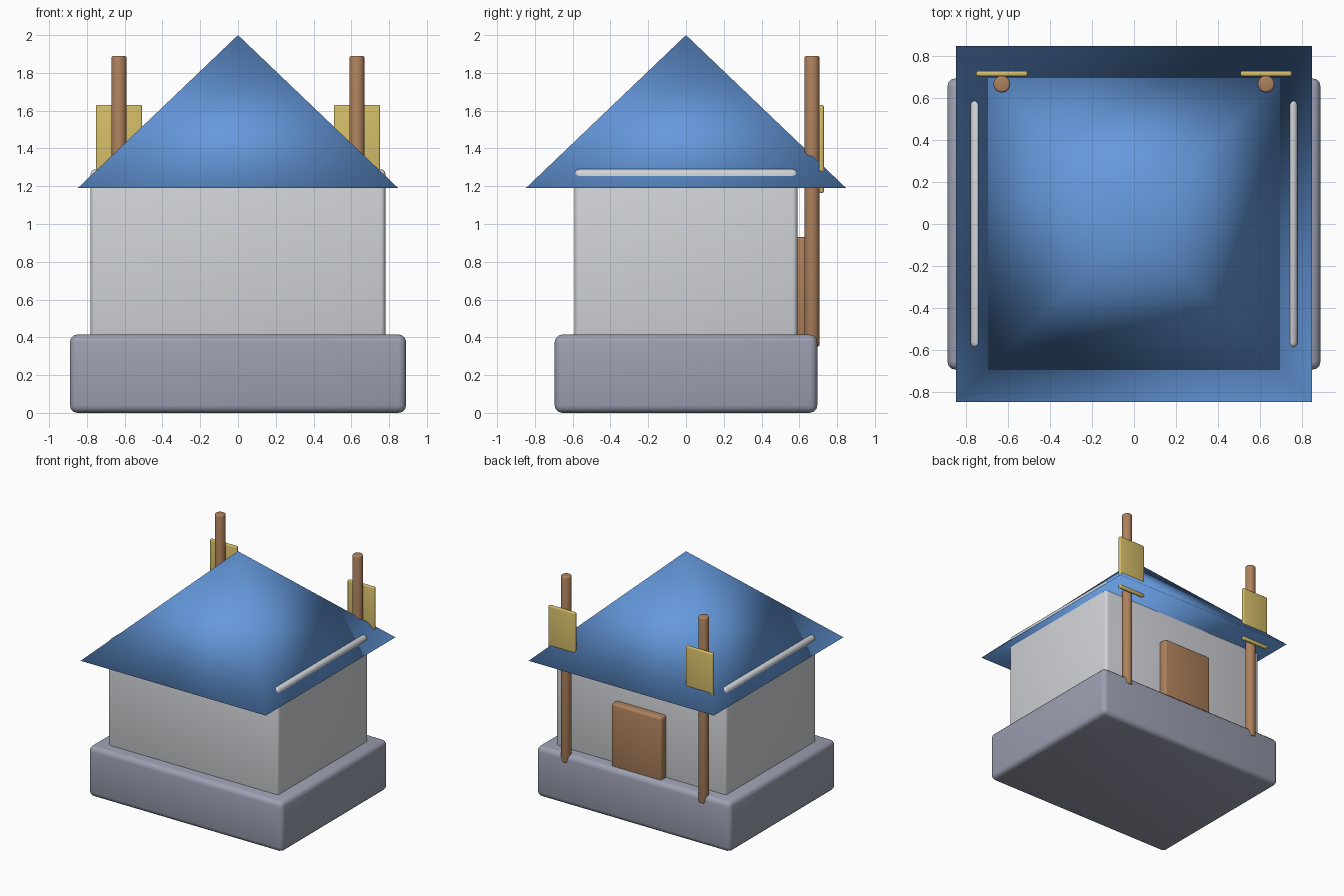
import bpy
from math import pi, sqrt

cube = bpy.data.objects.get("Cube")
if cube:
    bpy.data.objects.remove(cube, do_unlink=True)


def material(name, rgb):
    mat = bpy.data.materials.new(name)
    mat.use_nodes = True
    colour = (*rgb, 1.0)
    mat.diffuse_color = colour
    mat.node_tree.nodes["Principled BSDF"].inputs["Base Color"].default_value = colour
    return mat


stone = material("grey stone", (0.33, 0.35, 0.44))
plaster = material("pale plaster", (0.64, 0.66, 0.69))
blue = material("blue roofing", (0.13, 0.32, 0.72))
wood = material("brown wood", (0.42, 0.22, 0.11))
yellow = material("yellow cloth", (0.66, 0.51, 0.14))


def finish(name, mat, bevel=0.0, segments=3):
    """Name, colour, smooth and optionally round the active object."""
    obj = bpy.context.object
    obj.name = name
    obj.data.materials.append(mat)
    bpy.ops.object.transform_apply(location=False, rotation=True, scale=True)
    bpy.ops.object.shade_smooth()
    if bevel:
        mod = obj.modifiers.new("rounded edges", "BEVEL")
        mod.width = bevel
        mod.segments = segments
        mod.limit_method = "ANGLE"
    return obj


def box(name, low, high, mat, bevel):
    centre = [(a + b) / 2 for a, b in zip(low, high)]
    bpy.ops.mesh.primitive_cube_add(size=1, location=centre)
    bpy.context.object.scale = [b - a for a, b in zip(low, high)]
    return finish(name, mat, bevel)


# Foundation and walls; the wall tops just break through the roof at the sides
box("foundation", (-0.89, -0.695, 0), (0.89, 0.695, 0.415), stone, 0.04)
box("walls", (-0.78, -0.59, 0.38), (0.78, 0.59, 1.29), plaster, 0.025)

# Four-sided roof, smooth all over
bpy.ops.mesh.primitive_cone_add(vertices=4, radius1=0.848 * sqrt(2), radius2=0,
                                depth=0.81, location=(0, 0, 1.595),
                                rotation=(0, 0, pi / 4))
finish("roof", blue)

# Door at the back
box("door", (-0.23, 0.55, 0.38), (0.23, 0.655, 0.93), wood, 0.02)

# Poles with banners at the back corners
for side, s in (("left", 1), ("right", -1)):
    x = 0.63 * s
    bpy.ops.mesh.primitive_cylinder_add(vertices=32, radius=0.04, depth=1.54,
                                        location=(x, 0.667, 1.12))
    finish(side + "_pole", wood, 0.012).modifiers[0].angle_limit = pi / 4
    box(side + "_banner", (x - 0.123, 0.704, 1.165), (x + 0.123, 0.73, 1.63),
        yellow, 0.01)
